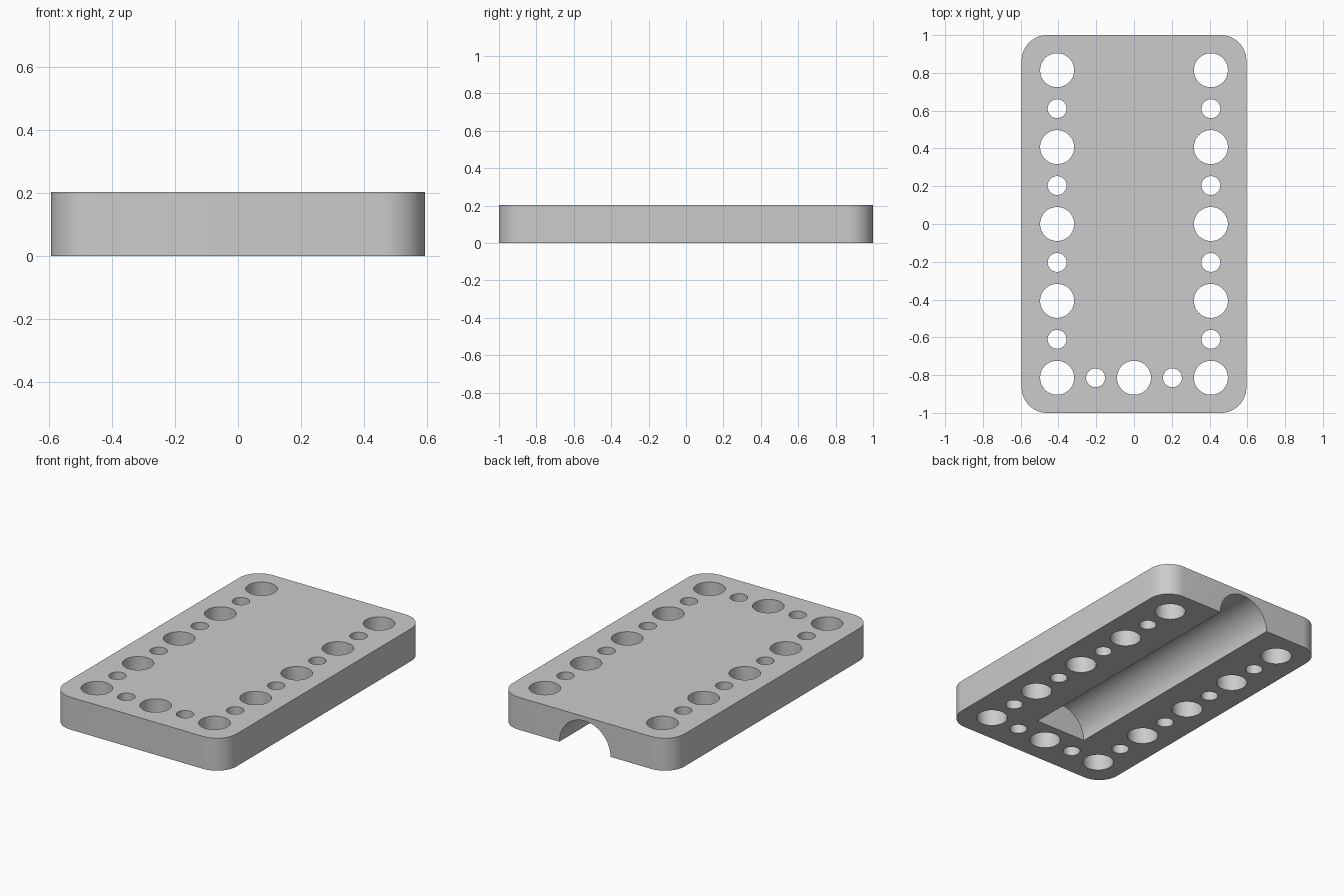
import bpy
import bmesh
from math import cos, sin, pi, radians
from mathutils import Matrix

cube = bpy.data.objects.get("Cube")
if cube:
    bpy.data.objects.remove(cube, do_unlink=True)

WIDTH, LENGTH, HEIGHT = 1.19, 2.0, 0.203
CORNER, GROOVE, GROOVE_START = 0.135, 0.177, -0.67
PITCH, BIG, SMALL = 0.2035, 0.09, 0.05

grey = bpy.data.materials.new("grey")
grey.use_nodes = True
grey.diffuse_color = (0.6, 0.6, 0.6, 1)
grey.node_tree.nodes["Principled BSDF"].inputs["Base Color"].default_value = (0.6, 0.6, 0.6, 1)


def make_object(name, bm):
    bmesh.ops.recalc_face_normals(bm, faces=bm.faces)
    mesh = bpy.data.meshes.new(name)
    bm.to_mesh(mesh)
    bm.free()
    obj = bpy.data.objects.new(name, mesh)
    bpy.context.collection.objects.link(obj)
    mesh.materials.append(grey)
    return obj


def cylinder(bm, radius, depth, matrix, segments):
    bmesh.ops.create_cone(bm, cap_ends=True, segments=segments, radius1=radius,
                          radius2=radius, depth=depth, matrix=matrix)


# Rounded rectangular plate
bm = bmesh.new()
outline = []
steps = 12
for corner, (sx, sy) in enumerate([(1, 1), (-1, 1), (-1, -1), (1, -1)]):
    for i in range(steps + 1):
        a = (corner + i / steps) * pi / 2
        outline.append(bm.verts.new((sx * (WIDTH / 2 - CORNER) + CORNER * cos(a),
                                     sy * (LENGTH / 2 - CORNER) + CORNER * sin(a), 0)))
base = bm.faces.new(outline)
top = bmesh.ops.extrude_face_region(bm, geom=[base])["geom"]
bmesh.ops.translate(bm, vec=(0, 0, HEIGHT),
                    verts=[v for v in top if isinstance(v, bmesh.types.BMVert)])
plate = make_object("plate", bm)

# Alternating large and small holes along both sides and the front
bm = bmesh.new()
spots = [(x, y) for x in range(-2, 3) for y in range(-4, 5) if abs(x) == 2 or y == -4]
for x, y in spots:
    radius = BIG if (x + y) % 2 == 0 else SMALL
    cylinder(bm, radius, 1, Matrix.Translation((x * PITCH, y * PITCH, 0)), 48)
hole_cutter = make_object("hole_cutter", bm)

# Half-round groove underneath, open at the back
bm = bmesh.new()
groove_length = 2
cylinder(bm, GROOVE, groove_length,
         Matrix.Translation((0, GROOVE_START + groove_length / 2, 0))
         @ Matrix.Rotation(pi / 2, 4, 'X'), 64)
groove_cutter = make_object("groove_cutter", bm)

# Cut the plate
bpy.context.view_layer.objects.active = plate
for cutter in (hole_cutter, groove_cutter):
    mod = plate.modifiers.new(cutter.name, 'BOOLEAN')
    mod.operation, mod.solver, mod.object = 'DIFFERENCE', 'EXACT', cutter
    bpy.ops.object.modifier_apply(modifier=mod.name)
    bpy.data.objects.remove(cutter, do_unlink=True)

# Smooth the round walls, keep the rims sharp
bpy.ops.object.select_all(action='DESELECT')
plate.select_set(True)
bpy.ops.object.shade_smooth_by_angle(angle=radians(30))
